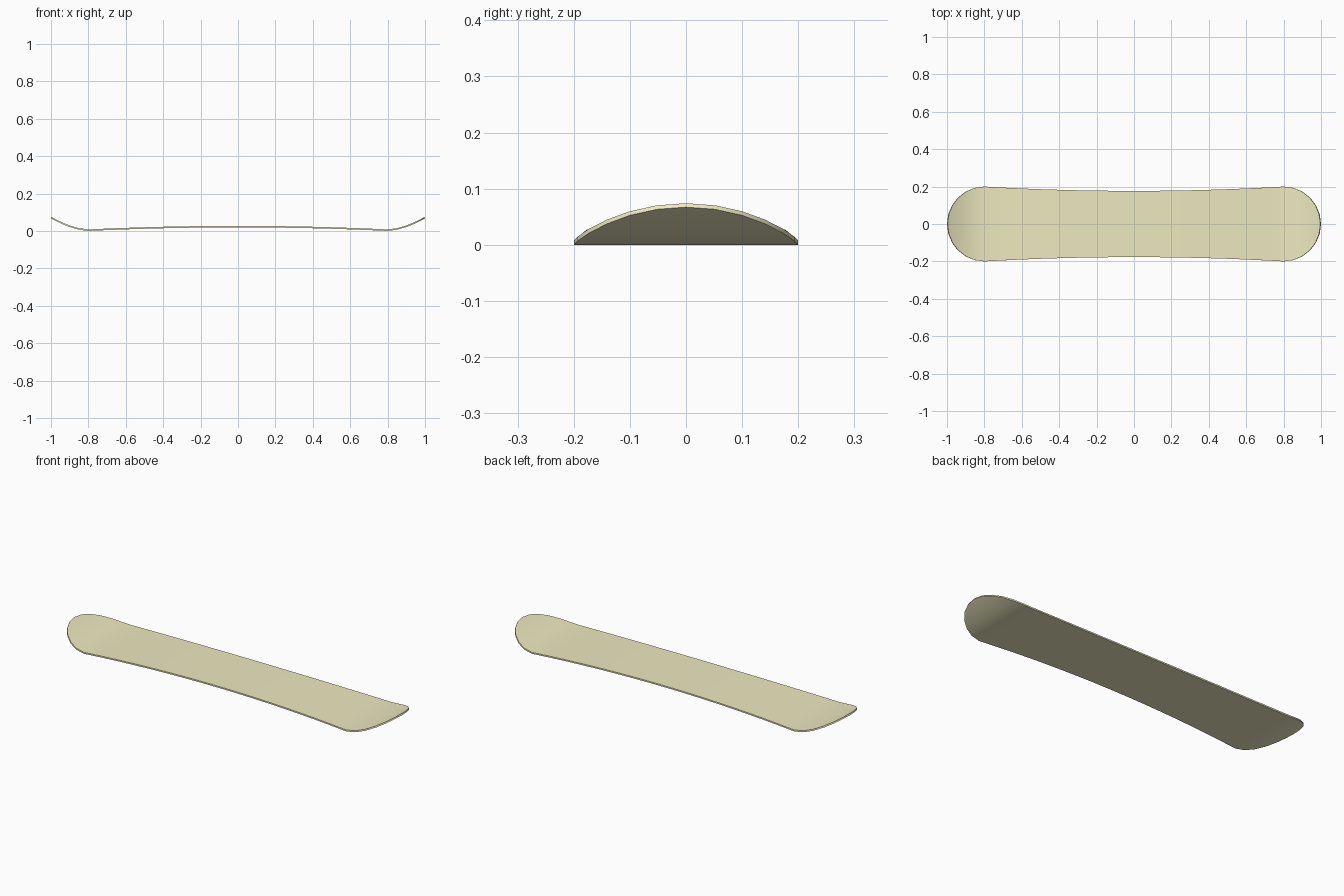
import bpy, bmesh, math

if "Cube" in bpy.data.objects:
    bpy.data.objects.remove(bpy.data.objects["Cube"])

R = 0.2          # tip radius and half width at the contact points
FLAT = 0.8       # where the tips begin
STEPS = 8        # segments along half of the running length
TIP = 6          # segments per tip quarter circle


def station(x):
    """Half width and underside height at a distance x from the middle."""
    if x <= FLAT:
        t = (x / FLAT) ** 2
        return 0.177 + 0.023 * t, 0.019 * (1 - t)
    t = (x - FLAT) / R
    return R * math.sqrt(max(0, 1 - t * t)), 0.067 * t ** 1.7


# Lengthwise stations: sidecut body, then round tips
half = [FLAT * i / STEPS for i in range(STEPS + 1)]
half += [FLAT + R * math.sin(math.radians(90 * k / TIP)) for k in range(1, TIP + 1)]
xs = [-x for x in reversed(half[1:])] + half

# Underside sheet
bm = bmesh.new()
rows = []
for x in xs:
    w, z = station(abs(x))
    ys = [0] if w < 1e-5 else [-w, -w / 2, 0, w / 2, w]
    rows.append([bm.verts.new((x, y, z)) for y in ys])
for a, b in zip(rows, rows[1:]):
    for j in range(4):
        if len(a) == 1:
            bm.faces.new((a[0], b[j], b[j + 1]))
        elif len(b) == 1:
            bm.faces.new((a[j], b[0], a[j + 1]))
        else:
            bm.faces.new((a[j], b[j], b[j + 1], a[j + 1]))
mesh = bpy.data.meshes.new("snowboard_deck")
bm.to_mesh(mesh)
bm.free()
deck = bpy.data.objects.new("snowboard_deck", mesh)
bpy.context.collection.objects.link(deck)

# Thickness upwards
sol = deck.modifiers.new("thickness", 'SOLIDIFY')
sol.thickness = 0.008
sol.offset = 1

bpy.context.view_layer.objects.active = deck
deck.select_set(True)
bpy.ops.object.modifier_apply(modifier=sol.name)
bpy.ops.object.shade_smooth_by_angle(angle=math.radians(35))

# Pale yellow finish
mat = bpy.data.materials.new("pale_yellow")
mat.diffuse_color = (0.85, 0.82, 0.53, 1)
mat.use_nodes = True
mat.node_tree.nodes["Principled BSDF"].inputs["Base Color"].default_value = mat.diffuse_color
mesh.materials.append(mat)
